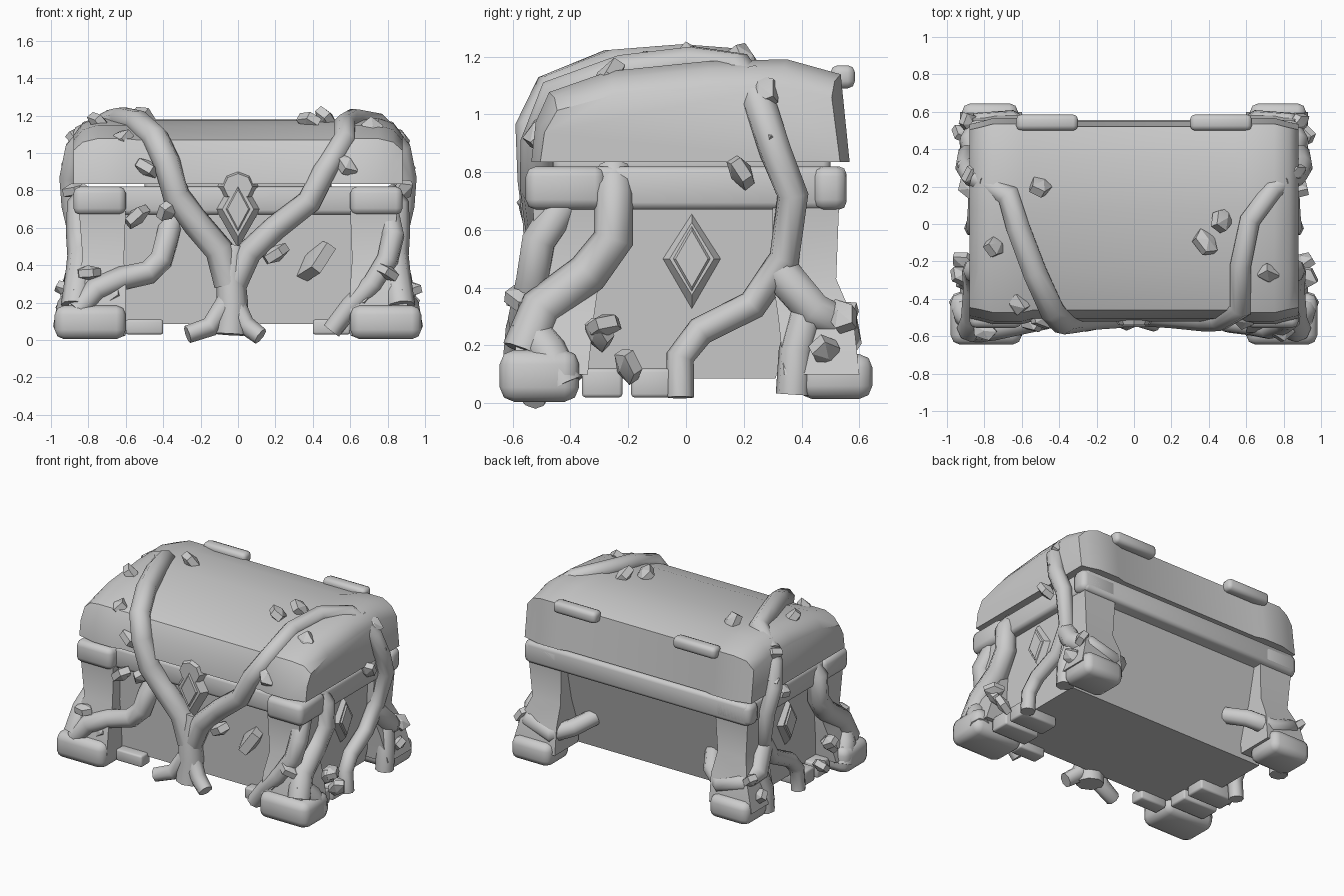
import bpy, bmesh, math, random
from mathutils import Vector, Matrix, Euler

random.seed(4)
default_cube = bpy.data.objects.get("Cube")
if default_cube:
    bpy.data.objects.remove(default_cube)

stone = bpy.data.materials.new("mid_grey")
stone.use_nodes = True
stone.diffuse_color = (0.6, 0.6, 0.6, 1)
for node in stone.node_tree.nodes:
    if node.type == 'BSDF_PRINCIPLED':
        node.inputs["Base Color"].default_value = stone.diffuse_color

SIDES = {"left": 1, "right": -1}


def finish(obj, angle=35):
    """Give an object the material and smooth shading with sharp edges."""
    obj.data.materials.clear()
    obj.data.materials.append(stone)
    bpy.ops.object.select_all(action='DESELECT')
    obj.select_set(True)
    bpy.context.view_layer.objects.active = obj
    bpy.ops.object.shade_smooth_by_angle(angle=math.radians(angle))
    return obj


def from_bmesh(name, bm, angle=35):
    bmesh.ops.recalc_face_normals(bm, faces=bm.faces[:])
    mesh = bpy.data.meshes.new(name)
    bm.to_mesh(mesh)
    bm.free()
    obj = bpy.data.objects.new(name, mesh)
    bpy.context.collection.objects.link(obj)
    return finish(obj, angle)


def block(name, xs, ys, zs, bevel=0.025):
    """Bevelled box between pairs of limits."""
    bm = bmesh.new()
    bmesh.ops.create_cube(bm, size=1)
    limits = [sorted(pair) for pair in (xs, ys, zs)]
    for v in bm.verts:
        v.co = [lo if c < 0 else hi for c, (lo, hi) in zip(v.co, limits)]
    bmesh.ops.bevel(bm, geom=bm.edges[:], offset=bevel, segments=2,
                    profile=0.5, affect='EDGES')
    return from_bmesh(name, bm, angle=50)


def loft(name, rings, angle=35):
    """Skin between matching rings of points and cap both ends."""
    bm = bmesh.new()
    rows = [[bm.verts.new(p) for p in ring] for ring in rings]
    n = len(rows[0])
    for a, b in zip(rows, rows[1:]):
        for i in range(n):
            j = (i + 1) % n
            bm.faces.new((a[i], a[j], b[j], b[i]))
    bm.faces.new(rows[0])
    bm.faces.new(rows[-1])
    return from_bmesh(name, bm, angle)


def rectangle(xs, ys, z):
    (a, b), (c, d) = xs, ys
    return [(a, c, z), (b, c, z), (b, d, z), (a, d, z)]


def gem(name, centre, outward, width, height, depth, segments=4):
    """Faceted plate that faces outward."""
    bm = bmesh.new()
    bmesh.ops.create_cone(bm, cap_ends=True, segments=segments, radius1=1,
                          radius2=0.7, depth=1)
    turn = Vector(outward).to_track_quat('Z', 'Y').to_matrix().to_4x4()
    size = Matrix.Diagonal((width, height, depth, 1))
    bm.transform(Matrix.Translation(centre) @ turn @ size)
    return from_bmesh(name, bm, angle=20)


def vine(name, points, radius, side=1, tip=0.8):
    """Knobbly tapering tube along a path."""
    curve = bpy.data.curves.new(name, 'CURVE')
    curve.dimensions = '3D'
    curve.bevel_depth = radius
    curve.bevel_resolution = 2
    curve.use_fill_caps = True
    spline = curve.splines.new('POLY')
    spline.points.add(len(points) - 1)
    for i, (point, (x, y, z)) in enumerate(zip(spline.points, points)):
        point.co = (side * x, y, z, 1)
        point.radius = 1 + (tip - 1) * i / (len(points) - 1)
    obj = bpy.data.objects.new(name, curve)
    bpy.context.collection.objects.link(obj)
    bpy.ops.object.select_all(action='DESELECT')
    obj.select_set(True)
    bpy.context.view_layer.objects.active = obj
    bpy.ops.object.convert(target='MESH')
    return finish(bpy.context.object, angle=65)


def leaf(name, centre, length=0.09, flat=0.5):
    """Chunky faceted leaf at a random tilt."""
    bm = bmesh.new()
    bmesh.ops.create_uvsphere(bm, u_segments=5, v_segments=3, radius=1)
    turn = Euler([random.uniform(-1, 1) for _ in "xyz"]).to_matrix().to_4x4()
    size = Matrix.Diagonal((length, length * 0.75, length * flat, 1))
    bm.transform(Matrix.Translation(centre) @ turn @ size)
    return from_bmesh(name, bm, angle=25)


# Body shell with a back that slopes in, the rim, and the lid seat
loft("body", [rectangle((-.77, .77), (-.43, .31), .085),
              rectangle((-.8, .8), (-.45, .47), .69)])
block("rim", (-.86, .86), (-.49, .555), (.67, .82))
block("lid_seat", (-.5, .5), (-.46, .5), (.78, .88))

# Domed lid with thicker, hipped ends
profile = [(-.52, .835), (-.505, .97), (-.46, 1.07), (-.26, 1.14), (.08, 1.175),
           (.34, 1.18), (.52, 1.13), (.55, .835)]
half = [(.88, .97, .76), (.83, .99, .95), (.75, 1.03, 1.03), (.6, 1.03, 1.03),
        (.54, 1, 1)]
stations = [(-x, sy, sz) for x, sy, sz in half] + half[::-1]
loft("lid", [[(x, y * sy, .835 + (z - .835) * sz) for y, z in profile]
             for x, sy, sz in stations], angle=40)

# Corner posts, caps, feet, hinges and base stones on both sides
for label, s in SIDES.items():
    for end, f in {"front": -1, "back": 1}.items():
        inner = .28 if f < 0 else .44
        block(f"{label}_{end}_cap", (s * .6, s * .88),
              (f * inner, f * .555), (.67, .82), .035)
        spans = [(.6, .93, .34, .6, .1), (.6, .88, .32, .58, .29),
                 (.61, .83, .3, .52, .43), (.6, .85, .3, .53, .69)]
        loft(f"{label}_{end}_post",
             [rectangle((s * a, s * b), (f * c, f * d), z)
              for a, b, c, d, z in spans], angle=60)
    block(f"{label}_front_foot", (s * .6, s * .98), (-.645, -.37), (.005, .185), .05)
    block(f"{label}_back_foot", (s * .62, s * .92), (.39, .645), (.015, .17), .045)
    block(f"{label}_hinge", (s * .3, s * .63), (.5, .585), (1.09, 1.17))
    for i, y in enumerate((-.36, -.19)):
        block(f"{label}_base_stone_{i}", (s * .6, s * .87), (y, y + .14),
              (.02, .12), .012)
    block(f"{label}_front_stone", (s * .4, s * .6), (-.5, -.4), (.03, .11), .012)
    gem(f"{label}_diamond_frame", (s * .8, .02, .5), (s, 0, 0), .11, .18, .05)
    gem(f"{label}_diamond", (s * .82, .02, .5), (s, 0, 0), .08, .14, .03)

# Lock on the front
gem("lock_boss", (0, -.5, .82), (0, -1, 0), .11, .1, .08, segments=8)
gem("lock_diamond_frame", (0, -.51, .7), (0, -1, 0), .12, .21, .06)
gem("lock_diamond", (0, -.535, .7), (0, -1, 0), .08, .15, .03)

# Forked front vine with roots
vine("vine_trunk", [(-.04, -.48, .03), (-.03, -.47, .2), (-.04, -.47, .35),
                    (-.02, -.45, .5)], .09, tip=.8)
vine("left_root", [(-.02, -.48, .2), (.04, -.5, .08), (.12, -.53, .02)], .06)
vine("right_root", [(-.06, -.48, .2), (-.15, -.5, .07), (-.27, -.53, .03)], .06)
vine("right_branch", [(-.05, -.47, .3), (-.1, -.48, .48), (-.22, -.49, .62),
                      (-.33, -.51, .77), (-.38, -.52, .95), (-.44, -.46, 1.08),
                      (-.53, -.26, 1.16), (-.62, -.02, 1.18), (-.67, .15, 1.17),
                      (-.84, .25, 1.08)], .08)
vine("left_branch", [(-.02, -.47, .3), (.06, -.48, .47), (.2, -.49, .6),
                     (.38, -.51, .74), (.46, -.51, .9), (.57, -.45, 1.07),
                     (.57, -.22, 1.15), (.62, .02, 1.18), (.74, .18, 1.16),
                     (.84, .25, 1.06)], .07)

# Low vines beside the front feet
vine("right_low_vine", [(-.35, -.38, .66), (-.38, -.46, .54), (-.41, -.48, .43),
                        (-.48, -.5, .36), (-.62, -.53, .33), (-.76, -.56, .27),
                        (-.86, -.57, .16)], .065, tip=1)
vine("left_low_vine", [(.8, -.43, .68), (.83, -.51, .56), (.8, -.53, .43),
                       (.72, -.56, .3), (.6, -.54, .18), (.5, -.53, .05)], .065)

# Vines on the two ends
for label, s in SIDES.items():
    vine(f"{label}_end_vine", [(.78, .22, 1.13), (.87, .26, 1.02), (.9, .31, .87),
                               (.89, .37, .72), (.84, .34, .5), (.83, .23, .34),
                               (.84, .05, .25), (.85, -.02, .16),
                               (.86, -.02, .02)], .06, s)
    vine(f"{label}_front_end_vine", [(.78, -.25, .8), (.85, -.25, .72),
                                     (.85, -.25, .57), (.84, -.34, .45),
                                     (.85, -.5, .33), (.87, -.56, .18)],
         .065, s, tip=1.2)
    vine(f"{label}_front_root", [(.83, -.55, .27), (.9, -.48, .18),
                                 (.92, -.42, .06)], .07, s, tip=1)
    vine(f"{label}_back_vine", [(.82, .32, .46), (.87, .44, .32), (.82, .54, .27),
                                (.66, .55, .22), (.54, .48, .27),
                                (.46, .35, .32)], .07, s)
    vine(f"{label}_back_root", [(.85, .42, .32), (.88, .38, .18), (.88, .37, .03)],
         .06, s, tip=1)
    spots = [(.9, -.3, .24), (.91, -.2, .13), (.86, .27, 1.08), (.88, .3, .92),
             (.88, .19, .8), (.88, .54, .3), (.91, .48, .18), (.8, -.57, .36),
             (.68, -.55, .24), (.92, -.28, .27)]
    for i, (x, y, z) in enumerate(spots):
        leaf(f"{label}_end_leaf_{i}", (s * x, y, z), .08)

# Leaves along the front and over the lid
scattered = [(-.49, -.5, .92), (.58, -.5, .94), (-.37, -.52, .7),
             (.2, -.48, .46), (.38, -.1, 1.17), (.47, .02, 1.18),
             (.72, -.27, 1.12), (-.5, .2, 1.18), (-.74, -.12, 1.15),
             (-.63, -.42, 1.07), (-.54, -.52, .66)]
for i, spot in enumerate(scattered):
    leaf(f"scattered_leaf_{i}", spot)

# Broken stone on the front panel
leaf("broken_panel", (.4, -.41, .42), .2, flat=.3)
